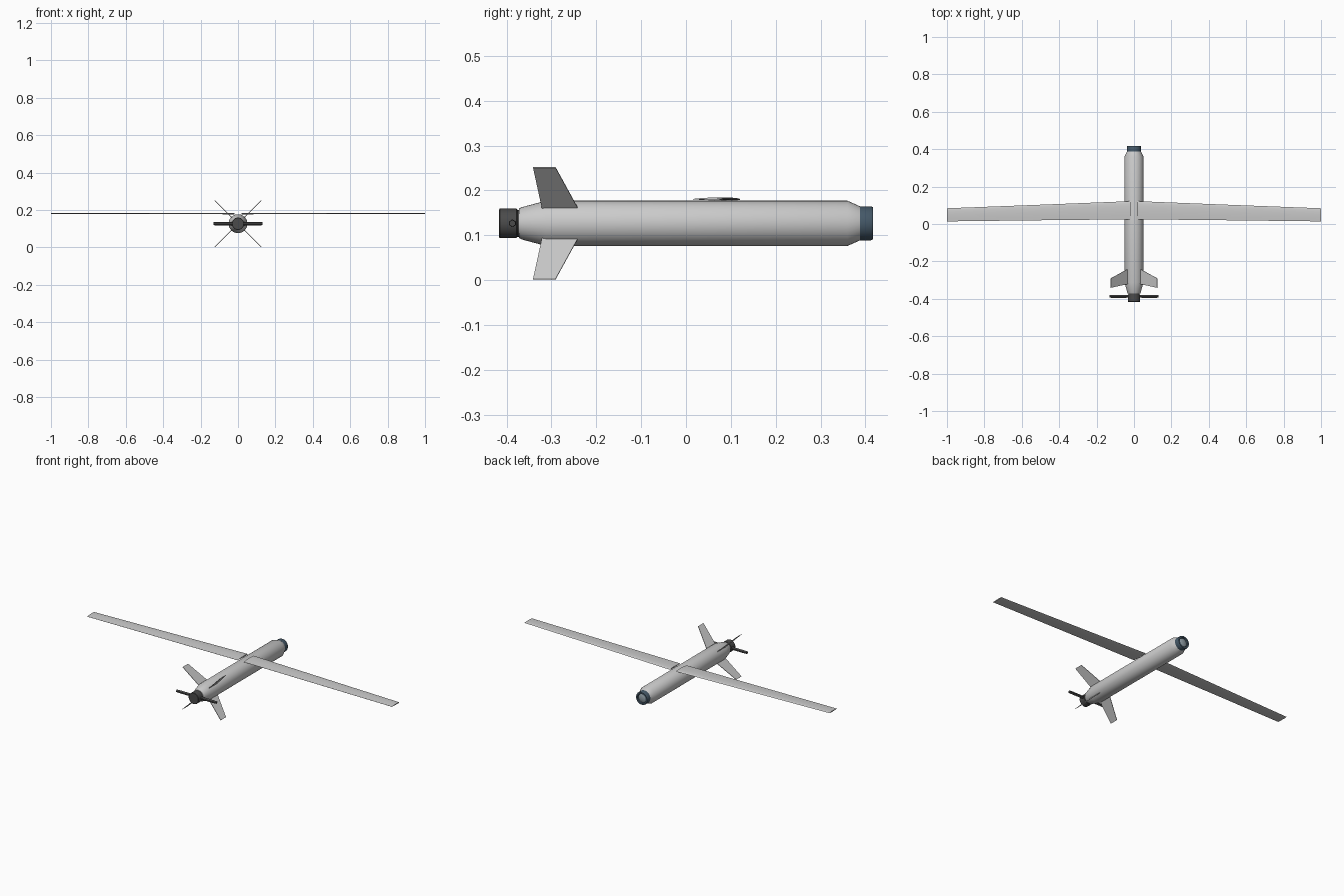
import bpy, bmesh, math
from mathutils import Matrix, Vector

if "Cube" in bpy.data.objects:
    bpy.data.objects.remove(bpy.data.objects["Cube"])

ZC = 0.1265  # height of the fuselage axis


def material(name, color):
    m = bpy.data.materials.new(name)
    m.diffuse_color = (*color, 1)
    m.use_nodes = True
    m.node_tree.nodes["Principled BSDF"].inputs["Base Color"].default_value = m.diffuse_color
    return m


DARK = material("dark_grey", (0.07, 0.07, 0.07))
BLUE = material("dark_blue", (0.06, 0.10, 0.14))
GLASS = material("lens_grey", (0.28, 0.34, 0.38))


def finish(name, bm, mat=None, smooth=True):
    bmesh.ops.recalc_face_normals(bm, faces=bm.faces)
    me = bpy.data.meshes.new(name)
    bm.to_mesh(me)
    bm.free()
    ob = bpy.data.objects.new(name, me)
    bpy.context.collection.objects.link(ob)
    if mat:
        me.materials.append(mat)
    if smooth:
        bpy.ops.object.select_all(action='DESELECT')
        bpy.context.view_layer.objects.active = ob
        ob.select_set(True)
        bpy.ops.object.shade_smooth_by_angle(angle=math.radians(30))
    return ob


def loft(name, rings, mat=None, smooth=True):
    """Skin a list of equally long closed rings and cap both ends."""
    bm = bmesh.new()
    loops = [[bm.verts.new(p) for p in ring] for ring in rings]
    for a, b in zip(loops, loops[1:]):
        n = len(a)
        for i in range(n):
            bm.faces.new((a[i], a[(i + 1) % n], b[(i + 1) % n], b[i]))
    bm.faces.new(loops[0])
    bm.faces.new(loops[-1])
    return finish(name, bm, mat, smooth)


def turned(name, profile, mat=None, sides=32):
    """Round part along y from (y, radius) pairs."""
    rings = []
    for y, r in profile:
        angles = [2 * math.pi * i / sides for i in range(sides)]
        rings.append([(r * math.cos(a), y, ZC + r * math.sin(a)) for a in angles])
    return loft(name, rings, mat)


def airfoil(x, y_back, y_front, z, thick):
    """Closed wing section in the y-z plane, flatter underneath."""
    pts = []
    chord = y_front - y_back
    stations = [0, 0.04, 0.12, 0.28, 0.5, 0.75, 1]
    half = lambda t: 2.6 * math.sqrt(t) * (1 - t) * 0.5 + 0.04 * t
    for t in stations:
        pts.append((x, y_front - t * chord, z + 0.65 * thick * half(t)))
    for t in reversed(stations[1:]):
        pts.append((x, y_front - t * chord, z - 0.35 * thick * half(t)))
    return pts


def mirror_x(ob):
    ob.modifiers.new("mirror", 'MIRROR').use_axis = (True, False, False)


# Fuselage tube with tapered ends
turned("fuselage", [(-0.372, 0.033), (-0.366, 0.036), (-0.312, 0.0505),
                    (0.36, 0.0505), (0.39, 0.037)])

# Nose sensor ring with recessed lens
turned("nose_ring", [(0.385, 0.036), (0.388, 0.038), (0.412, 0.038), (0.4165, 0.036),
                     (0.4165, 0.027), (0.409, 0.025)], BLUE)
turned("nose_lens", [(0.405, 0.0245), (0.410, 0.024), (0.413, 0.016), (0.4145, 0.006)], GLASS)

# Motor at the tail
turned("motor", [(-0.4165, 0.031), (-0.415, 0.033), (-0.378, 0.033), (-0.376, 0.030),
                 (-0.368, 0.030)], DARK)

# Two-blade propeller
blade = []
for x, hy, hz in [(0.02, 0.006, 0.008), (0.05, 0.008, 0.009), (0.11, 0.008, 0.009),
                  (0.13, 0.007, 0.008)]:
    ring = [(-hy, -0.4 * hz), (0, -hz), (hy, -0.4 * hz), (hy, 0.4 * hz), (0, hz), (-hy, 0.4 * hz)]
    blade.append([(x, -0.387 + y, ZC + z) for y, z in ring])
mirror_x(loft("propeller_blades", blade, DARK))

# Long tapered wings with a narrow gap over the body
wing = loft("wings", [airfoil(0.02, 0.025, 0.122, 0.1795, 0.014),
                      airfoil(0.5, 0.020, 0.103, 0.1800, 0.012),
                      airfoil(1.0, 0.014, 0.084, 0.1805, 0.010)])
mirror_x(wing)

# Four swept tail fins in an X
for i, label in enumerate(["upper_right", "upper_left", "lower_left", "lower_right"]):
    outline = [(0.040, -0.320), (0.040, -0.238), (0.1765, -0.291), (0.1765, -0.341)]
    turn = Matrix.Translation((0, 0, ZC)) @ Matrix.Rotation(-math.radians(45 + 90 * i), 4, 'Y')
    loft("tail_fin_" + label,
         [[turn @ Vector((r, y, h)) for r, y in outline] for h in (-0.0014, 0.0014)], None, False)
